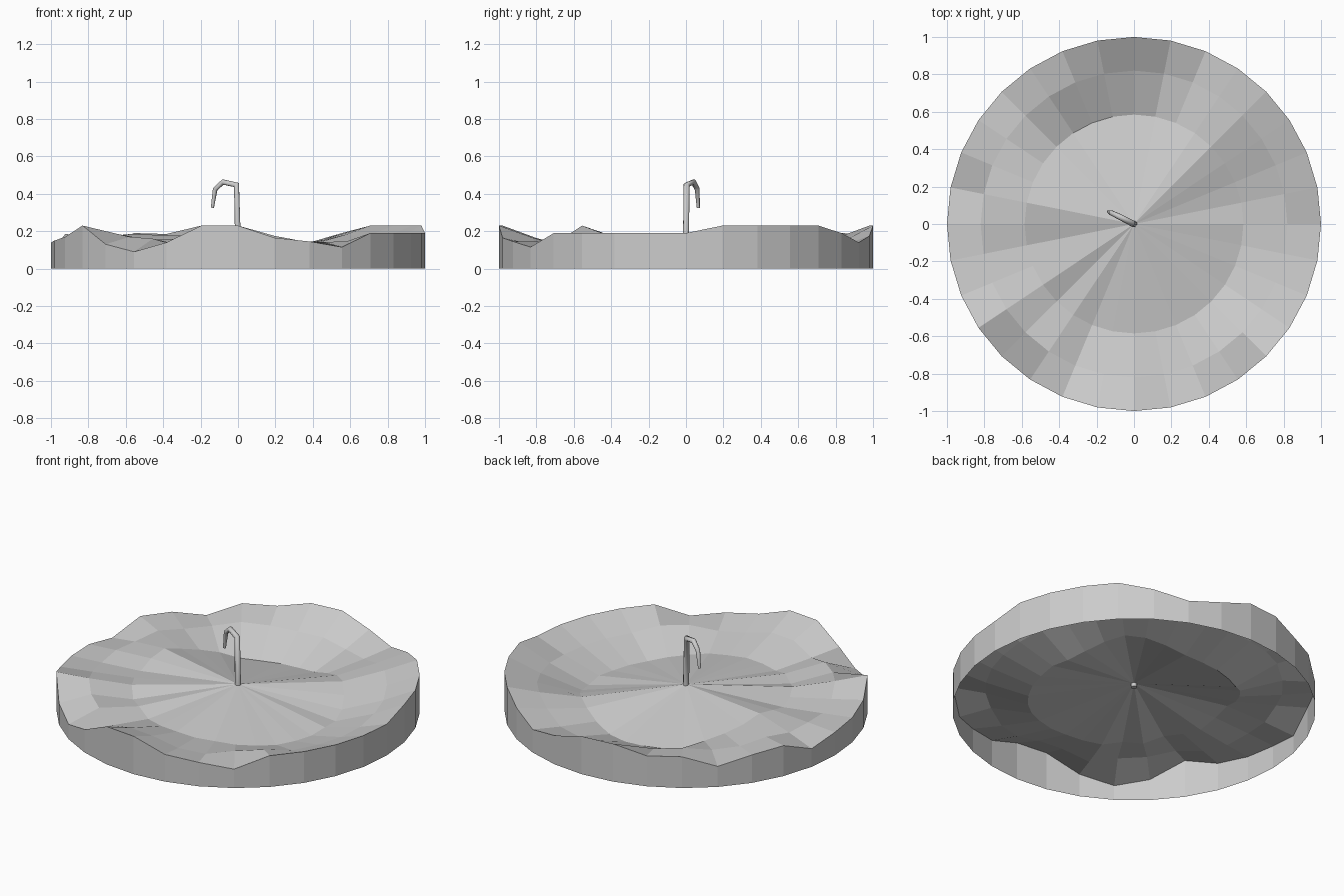
import bpy, bmesh, math

if "Cube" in bpy.data.objects:
    bpy.data.objects.remove(bpy.data.objects["Cube"])

N = 32
CENTRE_Z = 0.165

# Heights every 11.25 degrees counter-clockwise from +x
rim = [.19, .23, .23, .23, .23, .19, .14, .175, .23, .23, .185, .19, .125, .17, .185, .11,
       .14, .15, .17, .23, .13, .09, .14, .23, .23, .165, .145, .115, .19, .19, .19, .19]
inner = [.06, .05, .07, .105, .135, .12, .085, .05, .04, .04, .04, .05, .09, .12, .15, .185,
         .165, .135, .145, .155, .12, .13, .10, .10, .10, .09, .085, .07, .06, .05, .05, .05]
middle = [(a + b) / 2 for a, b in zip(rim, inner)]
for k, dz in {10: .035, 11: .04, 12: .035, 20: .045, 21: .05, 27: .05, 28: .02}.items():
    middle[k] += dz


def ring(bm, radius, heights):
    return [bm.verts.new((radius * math.cos(math.tau * k / N),
                          radius * math.sin(math.tau * k / N), z))
            for k, z in enumerate(heights)]


# Uneven dish surface with an outer skirt, open underneath
bm = bmesh.new()
rings = [ring(bm, 1, [0] * N), ring(bm, 1, rim), ring(bm, 0.82, middle), ring(bm, 0.585, inner)]
for low, high in zip(rings, rings[1:]):
    for k in range(N):
        j = (k + 1) % N
        bm.faces.new((low[k], low[j], high[j], high[k]))
centre = bm.verts.new((0, 0, CENTRE_Z))
for k in range(N):
    bm.faces.new((rings[-1][k], rings[-1][(k + 1) % N], centre))
mesh = bpy.data.meshes.new("ground_dish")
bm.to_mesh(mesh)
bm.free()
bpy.context.collection.objects.link(bpy.data.objects.new("ground_dish", mesh))

# Hooked post: thin tube, smooth around, tapered towards its tip
path = [(0, 0, .14, 1), (-.008, .003, .447, 1), (-.08, .04, .463, .9),
        (-.122, .06, .425, .8), (-.137, .066, .325, .5)]
curve = bpy.data.curves.new("hooked_post", "CURVE")
curve.dimensions = "3D"
curve.bevel_depth = 0.017
curve.bevel_resolution = 2
curve.use_fill_caps = True
spline = curve.splines.new("POLY")
spline.use_smooth = True
spline.points.add(len(path) - 1)
for p, (x, y, z, r) in zip(spline.points, path):
    p.co = (x, y, z, 1)
    p.radius = r
bpy.context.collection.objects.link(bpy.data.objects.new("hooked_post", curve))
